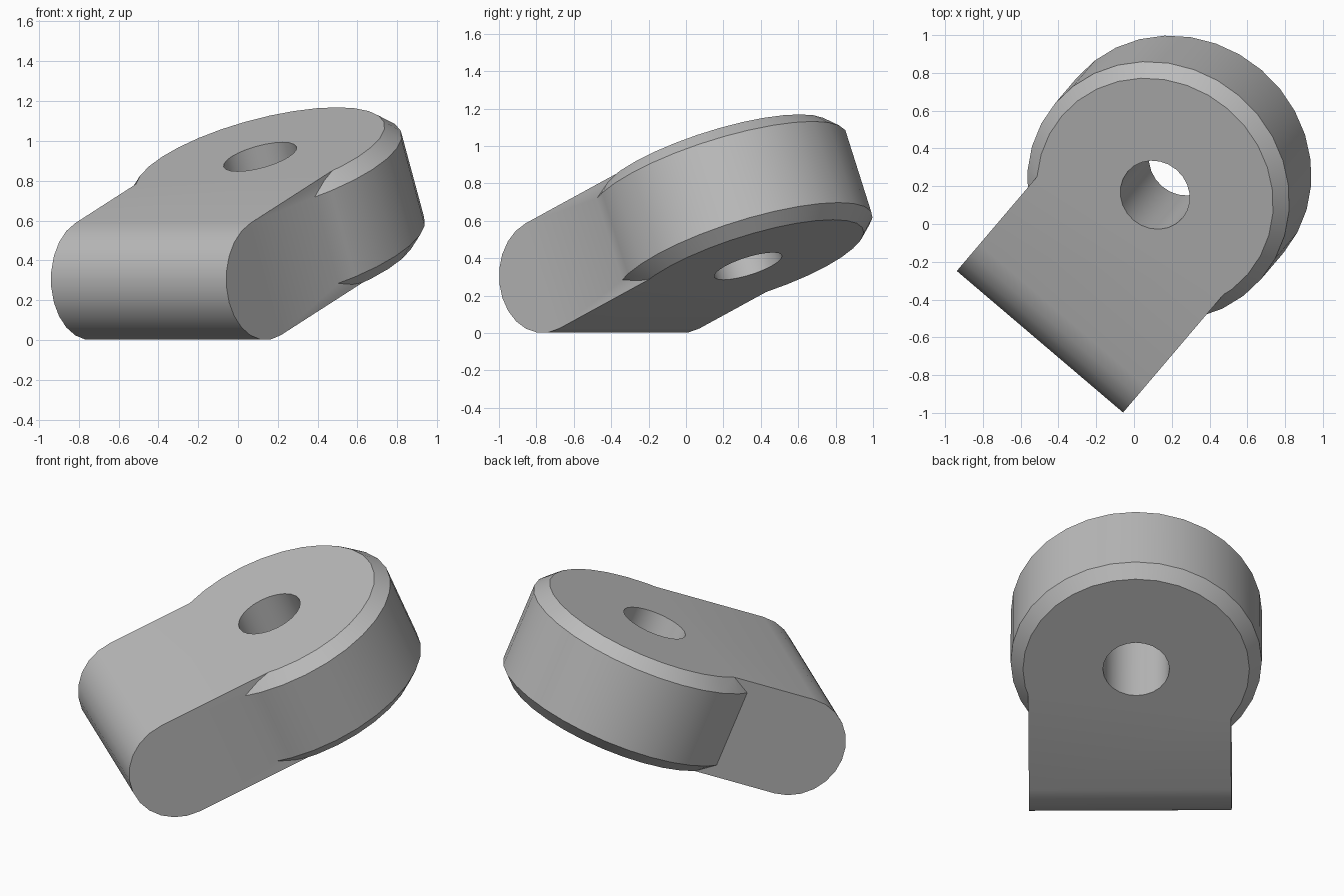
import bpy, bmesh, math
from mathutils import Matrix, Vector

if "Cube" in bpy.data.objects:
    bpy.data.objects.remove(bpy.data.objects["Cube"])

HALF_T = 0.305        # half thickness, also the barrel radius
HALF_W = 0.578        # half width of the arm
HEAD = Vector((-0.04, 0.868, 0))
CHAMFER = 0.07

grey = bpy.data.materials.new("plain grey")
grey.use_nodes = True
colour = (0.5, 0.5, 0.5, 1)
grey.diffuse_color = colour
grey.node_tree.nodes["Principled BSDF"].inputs["Base Color"].default_value = colour


def to_object(bm, name):
    bmesh.ops.recalc_face_normals(bm, faces=bm.faces)
    mesh = bpy.data.meshes.new(name)
    bm.to_mesh(mesh)
    bm.free()
    mesh.materials.append(grey)
    obj = bpy.data.objects.new(name, mesh)
    bpy.context.collection.objects.link(obj)
    return obj


def cylinder(name, radius, depth, segments, matrix, chamfer=0):
    bm = bmesh.new()
    bmesh.ops.create_cone(bm, cap_ends=True, segments=segments, radius1=radius,
                          radius2=radius, depth=depth)
    if chamfer:
        rims = [e for e in bm.edges if abs(e.verts[0].co.z - e.verts[1].co.z) < 0.001]
        bmesh.ops.bevel(bm, geom=rims, offset=chamfer, segments=1, affect='EDGES')
    bm.transform(matrix)
    return to_object(bm, name)


# Arm: rounded barrel end running straight into the head
bm = bmesh.new()
profile = [(HEAD.y, -HALF_T)]
for i in range(13):
    a = -math.pi / 2 - math.pi * i / 12
    profile.append((HALF_T * math.cos(a), HALF_T * math.sin(a)))
profile.append((HEAD.y, HALF_T))
face = bm.faces.new([bm.verts.new((-HALF_W, y, z)) for y, z in profile])
side = bmesh.ops.extrude_face_region(bm, geom=[face])
bmesh.ops.translate(bm, vec=(2 * HALF_W, 0, 0),
                    verts=[g for g in side["geom"] if isinstance(g, bmesh.types.BMVert)])
link = to_object(bm, "hinge_link")

# Round chamfered head and the two bores
at_head = Matrix.Translation(HEAD)
across = Matrix.Rotation(math.pi / 2, 4, 'Y')
head = cylinder("round_head", 0.717, 2 * HALF_T, 32, at_head, CHAMFER)
head_bore = cylinder("head_bore", 0.19, 2, 24, at_head)
pin_bore = cylinder("pin_bore", 0.17, 2, 24, across)

bpy.ops.object.select_all(action='DESELECT')
link.select_set(True)
bpy.context.view_layer.objects.active = link
for tool, operation in ((head, 'UNION'), (head_bore, 'DIFFERENCE'), (pin_bore, 'DIFFERENCE')):
    mod = link.modifiers.new(tool.name, 'BOOLEAN')
    mod.object = tool
    mod.operation = operation
    mod.solver = 'EXACT'
    bpy.ops.object.modifier_apply(modifier=mod.name)
    bpy.data.objects.remove(tool)

bm = bmesh.new()
bm.from_mesh(link.data)
bmesh.ops.remove_doubles(bm, verts=bm.verts, dist=0.0005)
bmesh.ops.dissolve_limit(bm, angle_limit=0.005, verts=bm.verts, edges=bm.edges)
bm.to_mesh(link.data)
bm.free()

# Turn and tilt into the resting pose
pose = (Matrix.Translation((-0.302, -0.393, HALF_T))
        @ Matrix.Rotation(math.radians(-40.4), 4, 'Z')
        @ Matrix.Rotation(math.radians(22.6), 4, 'X'))
link.data.transform(pose)
bpy.ops.object.shade_smooth_by_angle(angle=math.radians(35))
